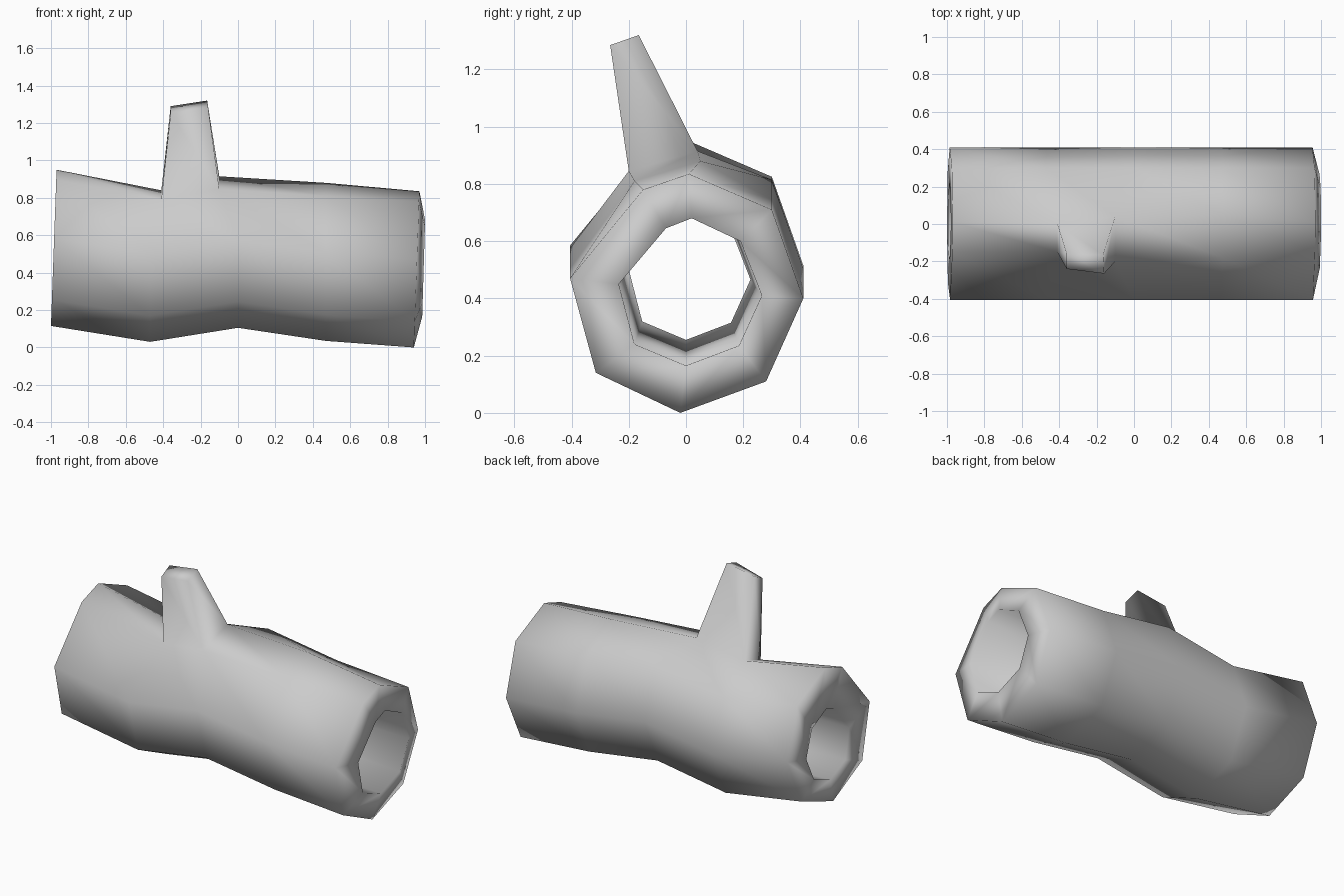
import bpy, bmesh

if "Cube" in bpy.data.objects:
    bpy.data.objects.remove(bpy.data.objects["Cube"])

# Uneven octagon of the bark and of the hollow (y, z), from the bottom round the back
OUTER = [(-0.02, 0.0), (0.28, 0.11), (0.41, 0.40), (0.30, 0.71),
         (0.01, 0.835), (-0.15, 0.78), (-0.405, 0.47), (-0.315, 0.14)]
INNER = [(0.0, 0.165), (0.185, 0.235), (0.265, 0.41), (0.19, 0.60),
         (0.02, 0.68), (-0.07, 0.645), (-0.235, 0.45), (-0.18, 0.24)]
N = 8
TOP, FRONT_TOP = 4, 5


def left_x(z):
    return -1.0 + 0.036 * (z - 0.115)


bm = bmesh.new()


def ring(points):
    return [bm.verts.new(p) for p in points]


def bridge(a, b):
    for i in range(N):
        j = (i + 1) % N
        bm.faces.new((a[i], b[i], b[j], a[j]))


# Bark rings, each lifted a little so the log undulates
left = ring([(left_x(z + 0.115), y, z + 0.115) for y, z in OUTER])
lower = ring([(-0.47, y, z + 0.03) for y, z in OUTER])
waist = ring([(0.0, y, z + 0.105) for y, z in OUTER])
swell = ring([(0.47, y, z + 0.035) for y, z in OUTER])
right = ring([(0.94 + 0.036 * z, y, z) for y, z in OUTER])
lower[TOP].co = (-0.41, 0.0, 0.84)
lower[FRONT_TOP].co = (-0.41, -0.15, 0.79)
waist[TOP].co = (-0.10, 0.04, 0.915)
waist[FRONT_TOP].co = (-0.10, -0.20, 0.845)
swell[TOP].co = (0.47, 0.05, 0.88)
swell[FRONT_TOP].co = (0.47, -0.18, 0.81)

# Hollow rings at both ends
hole_r = ring([(0.98 + 0.03 * z, y, z) for y, z in INNER])
hole_l = []
for y, z in INNER:
    h = 0.255 + (z - 0.165) * 0.86
    hole_l.append(bm.verts.new((left_x(h), y * 0.85, h)))

loops = [left, lower, waist, swell, right, hole_r, hole_l, left]
for a, b in zip(loops, loops[1:]):
    bridge(a, b)

# Branch stub grown out of the top face between the lower and waist rings
base = [lower[TOP], waist[TOP], waist[FRONT_TOP], lower[FRONT_TOP]]
bm.faces.remove(next(f for f in base[0].link_faces if set(f.verts) == set(base)))
tip = ring([(-0.36, -0.16, 1.29), (-0.165, -0.165, 1.32),
            (-0.16, -0.265, 1.285), (-0.36, -0.24, 1.25)])
for i in range(4):
    j = (i + 1) % 4
    bm.faces.new((base[i], base[j], tip[j], tip[i]))
bm.faces.new(tip)

bmesh.ops.recalc_face_normals(bm, faces=bm.faces)
for f in bm.faces:
    f.smooth = True
mesh = bpy.data.meshes.new("hollow_log")
bm.to_mesh(mesh)
bm.free()
log = bpy.data.objects.new("hollow_log", mesh)
bpy.context.collection.objects.link(log)
